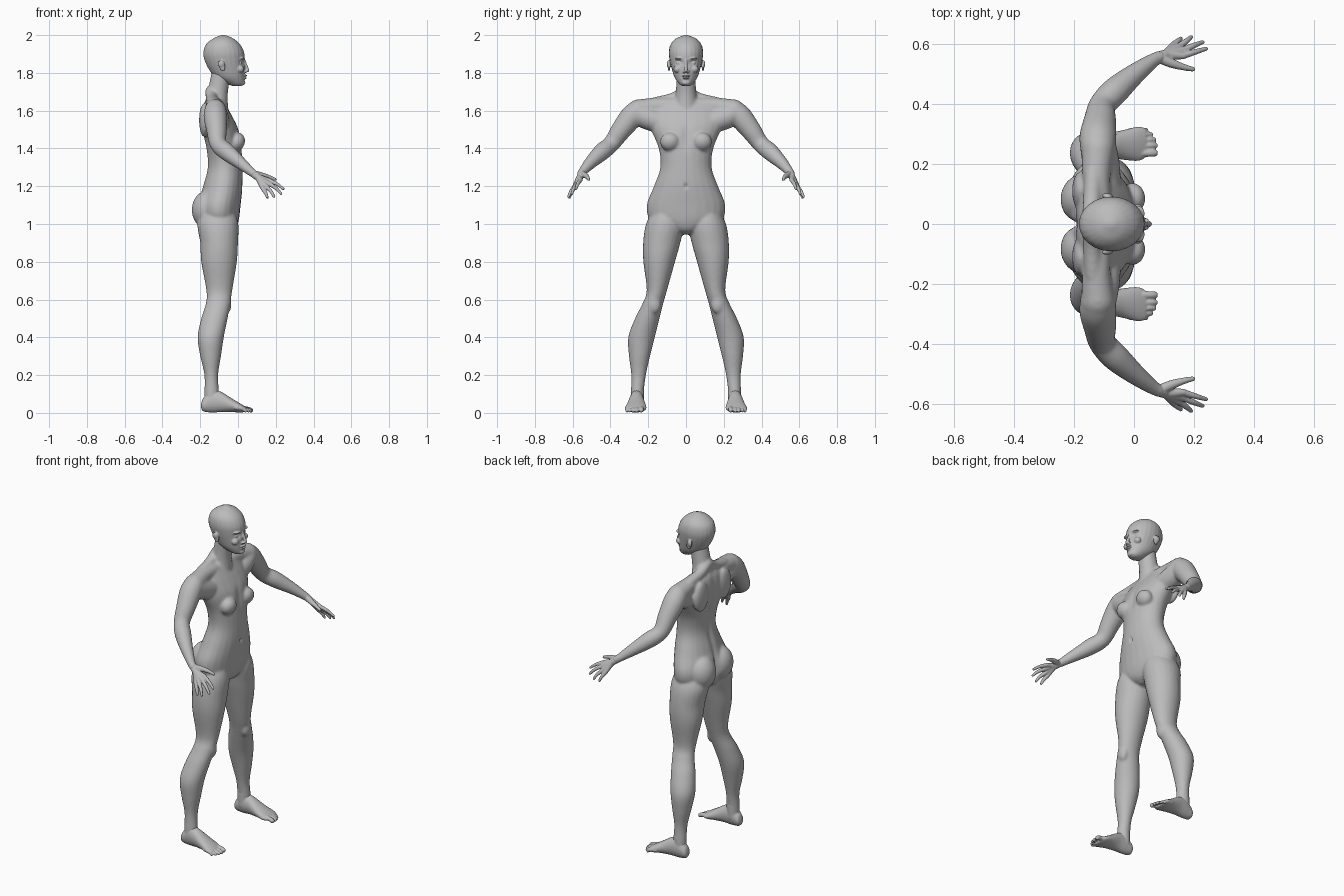
import bpy, bmesh, math
from mathutils import Vector, Matrix

skin = bpy.data.materials.new("grey_skin")
skin.diffuse_color = (0.5, 0.5, 0.5, 1)
N = 24


def spline(pts, sub=5):
    """Catmull-Rom interpolation of equal-length tuples."""
    P = [Vector(p) for p in pts]
    P = [P[0] * 2 - P[1]] + P + [P[-1] * 2 - P[-2]]
    out = []
    for i in range(1, len(P) - 2):
        a, b, c, d = P[i - 1:i + 3]
        for k in range(sub):
            t = k / sub
            out.append(0.5 * (2 * b + (c - a) * t + (2 * a - 5 * b + 4 * c - d) * t * t
                              + (3 * b - a - 3 * c + d) * t ** 3))
    return out + [P[-2]]


def skin_rings(bm, rings):
    vs = [[bm.verts.new(p) for p in r] for r in rings]
    for a, b in zip(vs, vs[1:]):
        for i in range(N):
            bm.faces.new((a[i], a[(i + 1) % N], b[(i + 1) % N], b[i]))
    bm.faces.new(vs[0][::-1])
    bm.faces.new(vs[-1])


def loft(bm, sections, axis="z"):
    """Elliptical sections (position, a0, a1, b0, b1) along z or x."""
    rings = []
    for t, a0, a1, b0, b1 in spline(sections):
        ring = []
        for i in range(N):
            w = 2 * math.pi * i / N
            a = (a0 + a1) / 2 + (a1 - a0) / 2 * math.cos(w)
            b = (b0 + b1) / 2 + (b1 - b0) / 2 * math.sin(w)
            ring.append((a, b, t) if axis == "z" else (t, a, b))
        rings.append(ring)
    skin_rings(bm, rings)


def ball(bm, c, r, pitch=0):
    m = Matrix.Translation(c) @ Matrix.Rotation(pitch, 4, "Y") @ Matrix.Diagonal((*r, 1))
    bmesh.ops.create_uvsphere(bm, u_segments=24, v_segments=16, radius=1, matrix=m)


def tube(bm, pts):
    """Round limb through (x, y, z, radius) points with rounded ends."""
    S = spline(pts)
    rings = []
    for i, s in enumerate(S):
        d = (S[min(i + 1, len(S) - 1)] - S[max(i - 1, 0)]).to_3d().normalized()
        u = d.cross(Vector((0.3, -0.5, 0.8))).normalized()
        v = d.cross(u)
        rings.append([s.to_3d() + s[3] * (u * math.cos(2 * math.pi * k / N) + v * math.sin(2 * math.pi * k / N))
                      for k in range(N)])
    skin_rings(bm, rings)
    for s in (S[0], S[-1]):
        ball(bm, s.to_3d(), (s[3],) * 3)


def mirror(bm):
    geom = bmesh.ops.duplicate(bm, geom=bm.verts[:] + bm.edges[:] + bm.faces[:])["geom"]
    for v in geom:
        if isinstance(v, bmesh.types.BMVert):
            v.co.y *= -1


def finish(name, bm, voxel, smooth, dents=()):
    """Fuse the overlapping masses into one smooth surface, then press in dents."""
    bmesh.ops.recalc_face_normals(bm, faces=bm.faces)
    me = bpy.data.meshes.new(name)
    bm.to_mesh(me)
    bm.free()
    ob = bpy.data.objects.new(name, me)
    bpy.context.collection.objects.link(ob)
    rm = ob.modifiers.new("fuse", "REMESH")
    rm.mode, rm.voxel_size = "VOXEL", voxel
    sm = ob.modifiers.new("soften", "SMOOTH")
    sm.factor, sm.iterations = 0.5, smooth
    bpy.ops.object.select_all(action="DESELECT")
    bpy.context.view_layer.objects.active = ob
    ob.select_set(True)
    bpy.ops.object.convert(target="MESH")
    for c, r, depth in dents:
        for v in ob.data.vertices:
            q = sum(((v.co[i] - c[i]) / r[i]) ** 2 for i in range(3))
            if q < 6:
                v.co.x += depth * math.exp(-q)
    ob.data.materials.clear()
    ob.data.materials.append(skin)
    bpy.ops.object.shade_smooth()
    return ob


# body: one side's limbs and muscles, mirrored, then torso and neck
bm = bmesh.new()
loft(bm, [(1.08, -.19, -.02, .05, .17), (1.0, -.215, .002, .012, .212), (.9, -.2, .0, .03, .227),
          (.8, -.195, -.006, .058, .226), (.65, -.168, -.03, .1, .208), (.58, -.17, -.04, .12, .23),
          (.5, -.195, -.055, .14, .27), (.4, -.214, -.075, .165, .306), (.3, -.2, -.09, .19, .302),
          (.2, -.178, -.105, .212, .29), (.1, -.178, -.1, .225, .292), (.05, -.175, -.1, .23, .29)])
ball(bm, (-.06, .168, .575), (.025, .035, .05))                       # kneecap
ball(bm, (-.165, .083, 1.075), (.08, .085, .1))                       # buttock
ball(bm, (-.005, .085, 1.435), (.042, .052, .05), .3)                 # breast
ball(bm, (-.178, .11, 1.55), (.028, .065, .09))                       # shoulder blade
tube(bm, [(-.12, .06, 1.625, .045), (-.125, .16, 1.622, .047), (-.12, .25, 1.605, .055)])
tube(bm, [(-.1, .1, 1.53, .06), (-.11, .2, 1.56, .062), (-.12, .26, 1.59, .06)])
tube(bm, [(-.12, .255, 1.6, .058), (-.12, .29, 1.565, .062), (-.113, .345, 1.495, .054),
          (-.105, .395, 1.425, .045), (-.06, .445, 1.382, .046), (.01, .505, 1.325, .034),
          (.065, .545, 1.28, .024), (.085, .555, 1.265, .022)])
tube(bm, [(-.14, .0, 1.7, .035), (-.14, .07, 1.665, .03), (-.135, .17, 1.64, .03)])   # trapezius
mirror(bm)
loft(bm, [(.945, -.14, -.05, -.03, .03), (.97, -.18, -.015, -.1, .1), (1.02, -.205, .004, -.19, .19),
          (1.1, -.215, .014, -.208, .208), (1.2, -.187, .024, -.17, .17), (1.3, -.163, .024, -.136, .136),
          (1.4, -.17, .02, -.145, .145), (1.5, -.192, .004, -.185, .185), (1.57, -.195, -.03, -.2, .2),
          (1.63, -.185, -.065, -.16, .16), (1.665, -.165, -.08, -.07, .07)])
tube(bm, [(-.12, 0, 1.6, .07), (-.11, 0, 1.68, .056), (-.1, 0, 1.74, .052), (-.09, 0, 1.79, .052)])
finish("body", bm, .007, 8, [
    ((.024, 0, 1.2), (.02, .008, .012), -.012),                       # navel
    ((.01, 0, 1.46), (.05, .02, .07), -.008),                         # breastbone
    ((-.24, 0, 1.07), (.09, .014, .09), .03),                         # cleft
    ((-.18, 0, 1.4), (.06, .02, .2), .012)])                          # spine

# head: skull with ears, nose, lips, chin and brows
bm = bmesh.new()
ball(bm, (-.085, .09, 1.838), (.017, .007, .03), -.25)                # ear
ball(bm, (-.09, .095, 1.848), (.018, .007, .018))
ball(bm, (.018, .034, 1.876), (.018, .026, .008))                     # brow
ball(bm, (.016, .036, 1.853), (.014, .016, .011))                     # eye
ball(bm, (.012, .044, 1.82), (.02, .022, .02))                        # cheek
ball(bm, (.041, .01, 1.807), (.009, .009, .007))                      # nostril
mirror(bm)
loft(bm, [(1.73, -.025, .016, -.018, .018), (1.742, -.06, .032, -.036, .036), (1.775, -.12, .036, -.06, .06),
          (1.82, -.155, .037, -.075, .075), (1.87, -.178, .036, -.087, .087), (1.91, -.183, .032, -.091, .091),
          (1.95, -.17, .012, -.082, .082), (1.98, -.135, -.022, -.056, .056), (1.996, -.1, -.055, -.02, .02),
          (2.0, -.085, -.07, -.006, .006)])
tube(bm, [(.034, 0, 1.865, .007), (.044, 0, 1.835, .008), (.05, 0, 1.813, .01)])     # nose
ball(bm, (.037, 0, 1.785), (.012, .022, .006))                        # upper lip
ball(bm, (.036, 0, 1.773), (.012, .018, .006))                        # lower lip
ball(bm, (.024, 0, 1.748), (.015, .022, .014))                        # chin
finish("head", bm, .0035, 4, [
    ((.03, s * .035, 1.855), (.03, .02, .013), -.012) for s in (1, -1)]
    + [((.03, s * .036, 1.853), (.03, .011, .006), .005) for s in (1, -1)]
    + [((.045, 0, 1.7795), (.02, .02, .003), -.006)])

# hands and feet
fingers = [((.163, .56, 1.232), (.205, .573, 1.212), (.24, .583, 1.186)),
           ((.163, .578, 1.214), (.2, .594, 1.19), (.228, .605, 1.16)),
           ((.15, .591, 1.198), (.175, .609, 1.172), (.19, .622, 1.145)),
           ((.132, .596, 1.187), (.147, .609, 1.162), (.156, .617, 1.14))]
toes = [(.236, .08, .0125), (.261, .08, .009), (.28, .075, .0085), (.298, .064, .008), (.313, .048, .0075)]
for side, s in (("left", 1), ("right", -1)):
    bm = bmesh.new()
    for a, b, c in fingers:
        tube(bm, [(.068, .546, 1.278, .02), (.105, .562, 1.248, .018), (*a, .012)])   # palm
        tube(bm, [(*a, .0115), (*b, .0095), (*c, .007)])
    tube(bm, [(.085, .553, 1.265, .018), (.125, .535, 1.258, .0155), (.165, .522, 1.248, .011),
              (.196, .515, 1.236, .008)])                             # thumb
    for v in bm.verts:
        v.co.y *= s
    finish(side + "_hand", bm, .003, 5)

    bm = bmesh.new()
    loft(bm, [(-.195, .245, .275, .025, .05), (-.183, .23, .288, .008, .08), (-.14, .224, .296, .002, .12),
              (-.09, .222, .302, .004, .112), (-.03, .213, .314, .004, .075), (.015, .21, .324, .002, .048),
              (.04, .222, .318, .006, .032)], "x")
    tube(bm, [(-.14, .258, .06, .036), (-.14, .256, .13, .035)])      # ankle
    for y, x, r in toes:
        tube(bm, [(x - .06, y, .026, r), (x - .025, y, .02, r), (x - r, y, r + .002, r)])
    for v in bm.verts:
        v.co.y *= s
    finish(side + "_foot", bm, .0035, 4)
